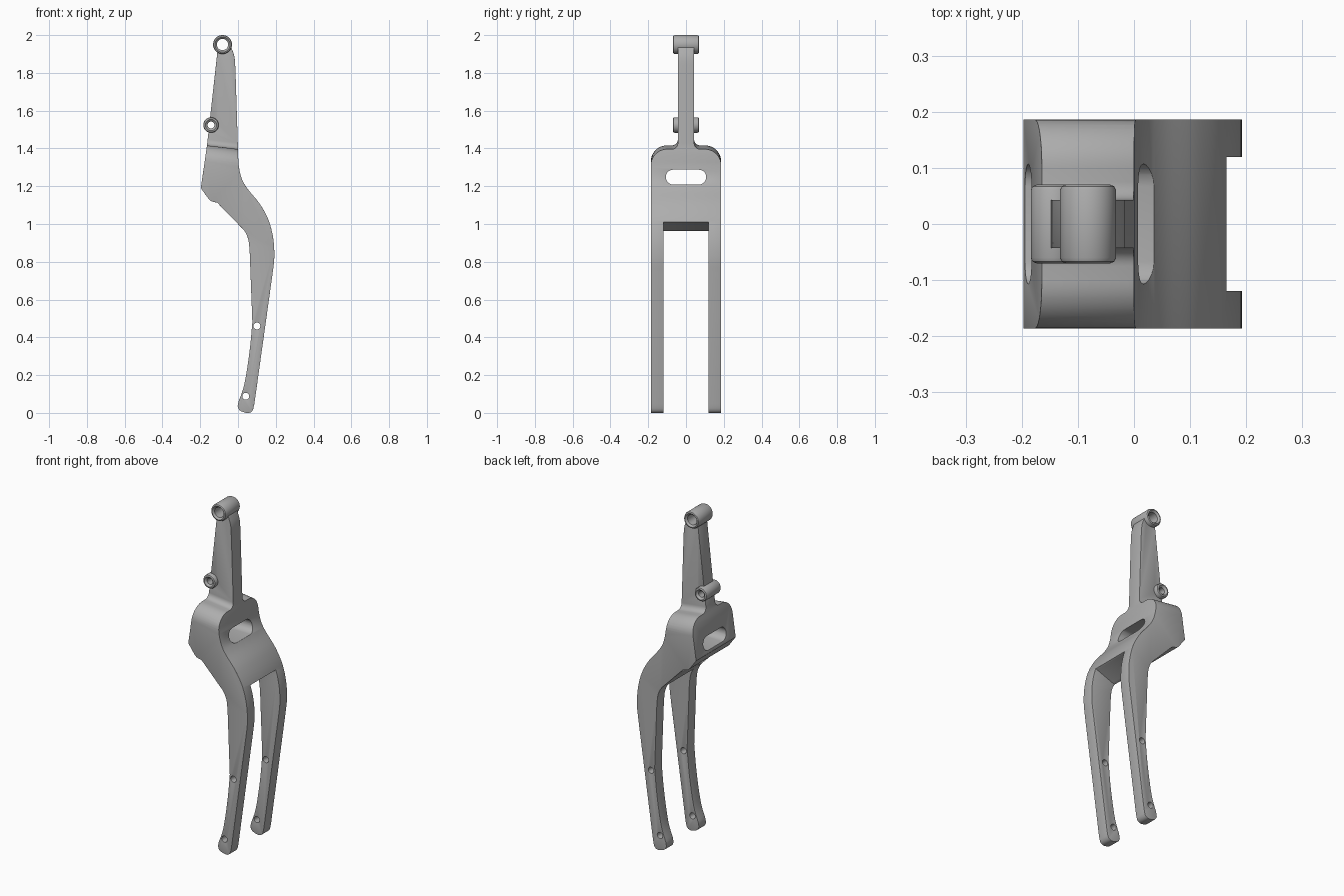
import bpy, bmesh, math
from mathutils import Vector, Matrix

cube = bpy.data.objects.get("Cube")
if cube:
    bpy.data.objects.remove(cube)

grey = bpy.data.materials.new("satin grey")
grey.use_nodes = True
colour = (0.42, 0.42, 0.42, 1)
grey.diffuse_color = colour
grey.node_tree.nodes["Principled BSDF"].inputs["Base Color"].default_value = colour


def smooth(pts, steps=6):
    """Points along a Catmull-Rom curve through pts."""
    p = [Vector(q) for q in pts]
    p = [2 * p[0] - p[1]] + p + [2 * p[-1] - p[-2]]
    out = []
    for a, b, c, d in zip(p, p[1:], p[2:], p[3:]):
        for i in range(steps):
            t = i / steps
            out.append((2 * b + (c - a) * t + (2 * a - 5 * b + 4 * c - d) * t * t
                        + (3 * b - a - 3 * c + d) * t ** 3) / 2)
    return out + [p[-2]]


def arc(cx, cz, r, start, end, n=10):
    angles = [math.radians(start + (end - start) * i / n) for i in range(n + 1)]
    return [(cx + r * math.cos(a), cz + r * math.sin(a)) for a in angles]


def to_object(name, bm):
    bmesh.ops.recalc_face_normals(bm, faces=bm.faces)
    mesh = bpy.data.meshes.new(name)
    bm.to_mesh(mesh)
    bm.free()
    mesh.materials.append(grey)
    obj = bpy.data.objects.new(name, mesh)
    bpy.context.collection.objects.link(obj)
    return obj


def prism(name, outline, half, axis="y", shear=0):
    """Extrude an outline (x,z along y, or y,z along x) to both sides of centre."""
    bm = bmesh.new()
    if axis == "y":
        place = lambda u, w, d: (u, d, w)
    else:
        place = lambda u, w, d: (d, u, w + shear * (d + 0.08))
    rings = [[bm.verts.new(place(u, w, d)) for u, w in outline] for d in (-half, half)]
    bm.faces.new(rings[0])
    bm.faces.new(rings[1])
    n = len(outline)
    for i in range(n):
        j = (i + 1) % n
        bm.faces.new((rings[0][i], rings[0][j], rings[1][j], rings[1][i]))
    return to_object(name, bm)


def activate(obj):
    bpy.ops.object.select_all(action="DESELECT")
    obj.select_set(True)
    bpy.context.view_layer.objects.active = obj


def boolean(obj, cutter, operation):
    mod = obj.modifiers.new("cut", "BOOLEAN")
    mod.operation, mod.object, mod.solver = operation, cutter, "EXACT"
    activate(obj)
    bpy.ops.object.modifier_apply(modifier=mod.name)
    bpy.data.objects.remove(cutter)


def tube(name, x, z, outer, bore, half):
    """Pivot sleeve with rounded rims and countersunk bore."""
    e = 0.01
    sink = bore + (outer - bore) * 0.5
    profile = [(bore, -half + e), (sink, -half), (outer - e, -half),
               (outer - e * 0.3, -half + e * 0.3), (outer, -half + e)]
    profile += [(r, -y) for r, y in reversed(profile)]
    profile.append(profile[0])
    bm = bmesh.new()
    verts = [bm.verts.new((r, y, 0)) for r, y in profile[:-1]]
    edges = [bm.edges.new((verts[i], verts[(i + 1) % len(verts)])) for i in range(len(verts))]
    bmesh.ops.spin(bm, geom=verts + edges, cent=(0, 0, 0), axis=(0, 1, 0),
                   angle=math.tau, steps=40, use_merge=True)
    bmesh.ops.remove_doubles(bm, verts=bm.verts, dist=0.0001)
    bmesh.ops.transform(bm, matrix=Matrix.Translation((x, 0, z)), verts=bm.verts)
    obj = to_object(name, bm)
    activate(obj)
    bpy.ops.object.shade_smooth_by_angle(angle=math.radians(35))


# Side outline of the whole arm
rear = [(-0.107, 1.93), (-0.165, 1.41), (-0.197, 1.19)]
underside = smooth([(-0.155, 1.132), (-0.14, 1.12), (-0.11, 1.113)], 3)
inner_bend = smooth([(0, 1), (0.035, 0.962), (0.055, 0.915), (0.062, 0.85)])
leg_rear = smooth([(0.076, 0.48), (0.064, 0.35), (0.046, 0.22), (0.028, 0.13), (0.003, 0.06)])
foot = smooth([(-0.002, 0.035), (0.008, 0.014), (0.035, 0.002), (0.06, 0),
               (0.078, 0.014), (0.087, 0.05)], 3)
front = smooth([(0.182, 0.73), (0.192, 0.82), (0.187, 0.92), (0.162, 1.02), (0.115, 1.107),
                (0.05, 1.187), (0.02, 1.24), (0.004, 1.31), (0, 1.39)])
neck = smooth([(-0.013, 1.8), (-0.018, 1.88), (-0.035, 1.935)], 4)
fork = prism("fork_body", rear + underside + inner_bend + leg_rear + foot + front + neck, 0.25)

# Width outline: wide shoulders blending into a thin upper blade
half_outline = [(0.186, -0.3)] + arc(0.1, 1.32, 0.086, 0, 90) \
    + arc(0.075, 1.438, 0.032, 270, 180, 6) + [(0.043, 2.2)]
width = prism("width_outline", half_outline + [(-y, z) for y, z in reversed(half_outline)],
              0.4, "x", -0.12)
boolean(fork, width, "INTERSECT")

# Opening between the legs
gap = prism("leg_gap", [(-0.3, -0.2), (0.4, -0.2), (0.4, 1.09), (0.155, 1.008),
                        (0.05, 0.968), (-0.3, 0.84)], 0.119)
boolean(fork, gap, "DIFFERENCE")

# Oval window through the shoulders
window = arc(0.067, 1.248, 0.04, -90, 90) + arc(-0.067, 1.248, 0.04, 90, 270)
boolean(fork, prism("window_cutter", window, 0.4, "x"), "DIFFERENCE")

# Leg bolt holes and seats for the pivot sleeves
pivots = {"upper_pivot": (-0.082, 1.95, 0.05, 0.03), "lower_pivot": (-0.143, 1.524, 0.041, 0.018)}
holes = [(0.1, 0.46, 0.018), (0.041, 0.088, 0.018)]
holes += [(x, z, outer - 0.006) for x, z, outer, bore in pivots.values()]
for x, z, r in holes:
    boolean(fork, prism("hole_cutter", arc(x, z, r, 0, 351, 39), 0.4), "DIFFERENCE")

# Softened edges
bevel = fork.modifiers.new("soft_edges", "BEVEL")
bevel.width, bevel.segments = 0.008, 3
bevel.limit_method, bevel.angle_limit = "ANGLE", math.radians(40)
activate(fork)
bpy.ops.object.modifier_apply(modifier=bevel.name)
bpy.ops.object.shade_smooth_by_angle(angle=math.radians(35))

for name, (x, z, outer, bore) in pivots.items():
    tube(name, x, z, outer, bore, 0.07)
